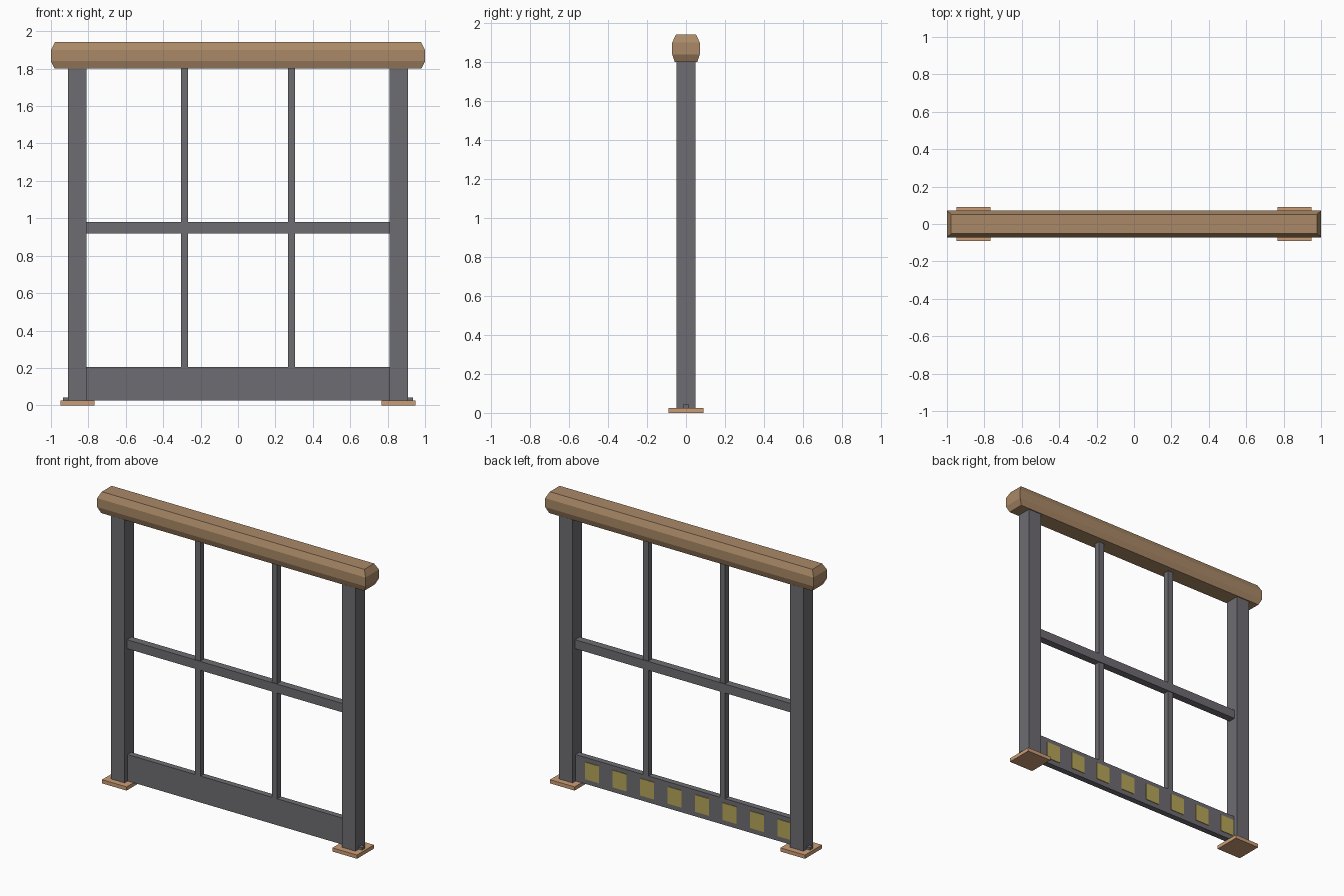
import bpy, bmesh

if "Cube" in bpy.data.objects:
    bpy.data.objects.remove(bpy.data.objects["Cube"])


def material(name, rgb):
    m = bpy.data.materials.new(name)
    m.diffuse_color = (*rgb, 1)
    m.use_nodes = True
    m.node_tree.nodes["Principled BSDF"].inputs["Base Color"].default_value = m.diffuse_color
    return m


METAL = material("grey metal", (0.155, 0.150, 0.165))
WOOD = material("brown wood", (0.40, 0.25, 0.135))
COPPER = material("copper tan", (0.60, 0.34, 0.18))
GOLD = material("dull yellow", (0.47, 0.38, 0.10))


def box(name, lo, hi, mat):
    """Axis-aligned box from its two extreme corners."""
    mesh = bpy.data.meshes.new(name)
    bm = bmesh.new()
    bmesh.ops.create_cube(bm, size=1)
    for v in bm.verts:
        v.co = [lo[i] if v.co[i] < 0 else hi[i] for i in range(3)]
    bm.to_mesh(mesh)
    bm.free()
    mesh.materials.append(mat)
    ob = bpy.data.objects.new(name, mesh)
    bpy.context.collection.objects.link(ob)
    return ob


# Handrail: stacked rectangular rings give chamfered sides and ends
bm = bmesh.new()
rings = []
for z, hx, hy in [(1.80, 0.98, 0.057), (1.84, 1.0, 0.071),
                  (1.90, 1.0, 0.071), (1.942, 0.978, 0.052)]:
    rings.append([bm.verts.new((sx * hx, sy * hy, z))
                  for sx, sy in [(-1, -1), (1, -1), (1, 1), (-1, 1)]])
bm.faces.new(rings[0][::-1])
bm.faces.new(rings[-1])
for a, b in zip(rings, rings[1:]):
    for i in range(4):
        j = (i + 1) % 4
        bm.faces.new((a[i], a[j], b[j], b[i]))
mesh = bpy.data.meshes.new("handrail")
bm.to_mesh(mesh)
bm.free()
mesh.materials.append(WOOD)
bpy.context.collection.objects.link(bpy.data.objects.new("handrail", mesh))

# Posts, feet, foot tabs and slim bars, mirrored left and right
for side, s in (("left", -1), ("right", 1)):
    def pair(name, x0, x1, hy, z0, z1, mat):
        a, b = sorted((s * x0, s * x1))
        box(f"{side}_{name}", (a, -hy, z0), (b, hy, z1), mat)
    pair("post", 0.81, 0.91, 0.05, 0.02, 1.81, METAL)
    pair("foot_plate", 0.767, 0.95, 0.09, 0.0, 0.025, COPPER)
    pair("foot_tab", 0.90, 0.935, 0.015, 0.02, 0.042, METAL)
    pair("slim_bar", 0.266, 0.306, 0.02, 0.20, 1.81, METAL)

# Middle rail and bottom kick panel
box("middle_rail", (-0.815, -0.025, 0.92), (0.815, 0.025, 0.98), METAL)
box("kick_panel", (-0.815, -0.02, 0.027), (0.815, 0.02, 0.205), METAL)

# Row of yellow squares on the back of the kick panel
for i in range(8):
    x = 0.685 - 0.205 * i
    box(f"yellow_square_{i + 1}", (x - 0.052, 0.018, 0.06),
        (x + 0.052, 0.024, 0.175), GOLD)
